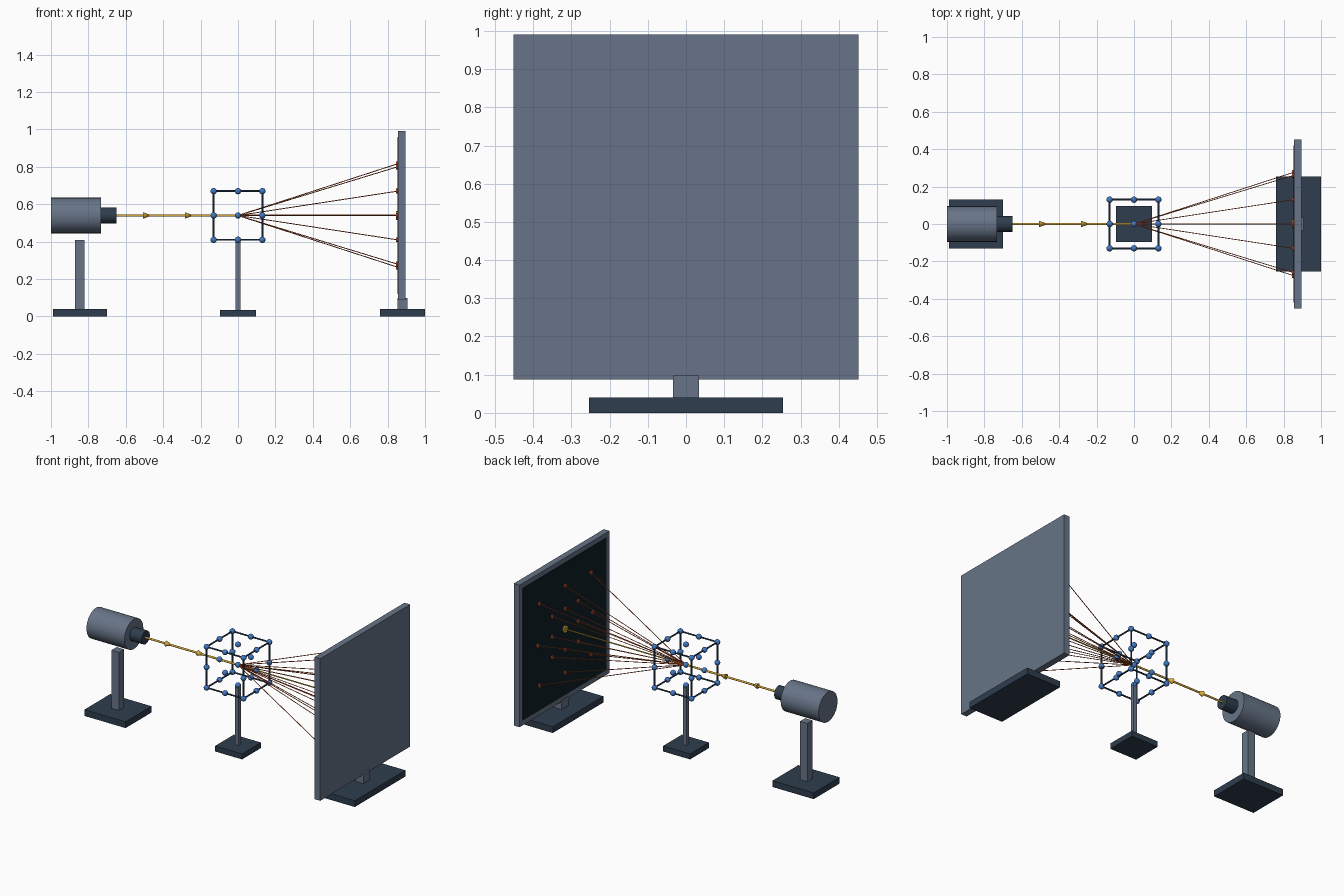
import bpy, math
from itertools import product
from mathutils import Vector

if "Cube" in bpy.data.objects:
    bpy.data.objects.remove(bpy.data.objects["Cube"])

AXIS_Z = 0.54          # height of the beam
SCREEN_X = 0.855       # front face of the detector


def material(name, r, g, b):
    lin = [((c / 255 + 0.055) / 1.055) ** 2.4 if c > 10 else c / 255 / 12.92 for c in (r, g, b)]
    m = bpy.data.materials.new(name)
    m.diffuse_color = (*lin, 1)
    m.use_nodes = True
    m.node_tree.nodes["Principled BSDF"].inputs["Base Color"].default_value = m.diffuse_color
    return m


STEEL = material("steel grey", 103, 116, 135)
DARK = material("dark slate", 46, 61, 77)
PANEL = material("black green", 13, 31, 38)
BLUE = material("atom blue", 66, 122, 196)
BAR = material("bar navy", 44, 66, 92)
GOLD = material("beam gold", 222, 174, 56)
RUST = material("ray orange", 205, 90, 50)


def finish(name, mat, smooth=False):
    ob = bpy.context.object
    ob.name = name
    ob.data.materials.append(mat)
    if smooth:
        bpy.ops.object.shade_smooth_by_angle(angle=math.radians(40))
    return ob


def box(name, mat, x, y, z):
    """Box from (min, max) ranges."""
    bpy.ops.mesh.primitive_cube_add(size=1, location=[(a + b) / 2 for a, b in (x, y, z)])
    ob = bpy.context.object
    ob.scale = [b - a for a, b in (x, y, z)]
    bpy.ops.object.transform_apply(location=False, rotation=False, scale=True)
    return finish(name, mat)


def rod(name, mat, p, q, r, sides=12, tip=None):
    """Cylinder (or cone, with tip radius) from p to q."""
    p, q = Vector(p), Vector(q)
    d = q - p
    bpy.ops.mesh.primitive_cone_add(vertices=sides, radius1=r, radius2=r if tip is None else tip,
                                    depth=d.length, location=(p + q) / 2,
                                    rotation=d.to_track_quat('Z', 'Y').to_euler())
    return finish(name, mat, True)


def beam_rod(name, mat, x0, x1, r, sides=12, tip=None, y=0, z=AXIS_Z):
    return rod(name, mat, (x0, y, z), (x1, y, z), r, sides, tip)


# Source: base, post, body and nozzle
box("source_base", DARK, (-0.99, -0.70), (-0.13, 0.13), (0, 0.04))
box("source_post", STEEL, (-0.872, -0.82), (-0.026, 0.026), (0.04, 0.41))
beam_rod("source_body", STEEL, -1.0, -0.733, 0.095, 40)
beam_rod("source_nozzle", DARK, -0.733, -0.65, 0.042, 32)

# Incoming beam with arrow heads
beam_rod("incoming_beam", GOLD, -0.65, 0, 0.006)
for x in (-0.507, -0.283):
    beam_rod("beam_arrow", GOLD, x, x + 0.047, 0.017, 16, 0)

# Sample stand
box("sample_base", DARK, (-0.095, 0.095), (-0.095, 0.095), (0, 0.035))
box("sample_post", STEEL, (-0.013, 0.013), (-0.013, 0.013), (0.035, 0.41))

# Crystal lattice: 3 x 3 x 3 atoms, bars along the cube edges
H = 0.13
for i, j, k in product((-1, 0, 1), repeat=3):
    bpy.ops.mesh.primitive_uv_sphere_add(segments=16, ring_count=10, radius=0.017,
                                         location=(i * H, j * H, AXIS_Z + k * H))
    finish("lattice_atom", BLUE, True)
for axis in range(3):
    for a, b in product((-H, H), repeat=2):
        p, q = [a, b], [a, b]
        p.insert(axis, -H)
        q.insert(axis, H)
        p[2] += AXIS_Z
        q[2] += AXIS_Z
        rod("lattice_bar", BAR, p, q, 0.005, 8)

# Detector screen: base, bracket, plate and dark face
box("screen_base", DARK, (0.76, 1.0), (-0.254, 0.254), (0, 0.04))
box("screen_bracket", STEEL, (0.852, 0.906), (-0.034, 0.034), (0.04, 0.098))
box("screen_plate", STEEL, (SCREEN_X, 0.895), (-0.452, 0.452), (0.087, 0.991))
box("screen_face", PANEL, (SCREEN_X - 0.003, SCREEN_X + 0.002), (-0.42, 0.42), (0.12, 0.96))

# Direct beam and its spot
beam_rod("direct_beam", GOLD, 0, SCREEN_X - 0.003, 0.004, 8)
beam_rod("direct_spot", GOLD, SCREEN_X - 0.010, SCREEN_X - 0.002, 0.023, 20)

# Diffracted rays and spots: inner ring of 8, far corners, far axes
spots = [(a * H, b * H) for a, b in product((-1, 0, 1), repeat=2) if a or b]
spots += [(a, b) for a, b in product((-0.26, 0.26), repeat=2)]
spots += [(0.276, 0), (-0.276, 0), (0, 0.276), (0, -0.276)]
for y, dz in spots:
    rod("diffracted_ray", RUST, (0, 0, AXIS_Z), (SCREEN_X - 0.003, y, AXIS_Z + dz), 0.0024, 6)
    beam_rod("diffraction_spot", RUST, SCREEN_X - 0.009, SCREEN_X - 0.002, 0.013, 16,
             y=y, z=AXIS_Z + dz)
